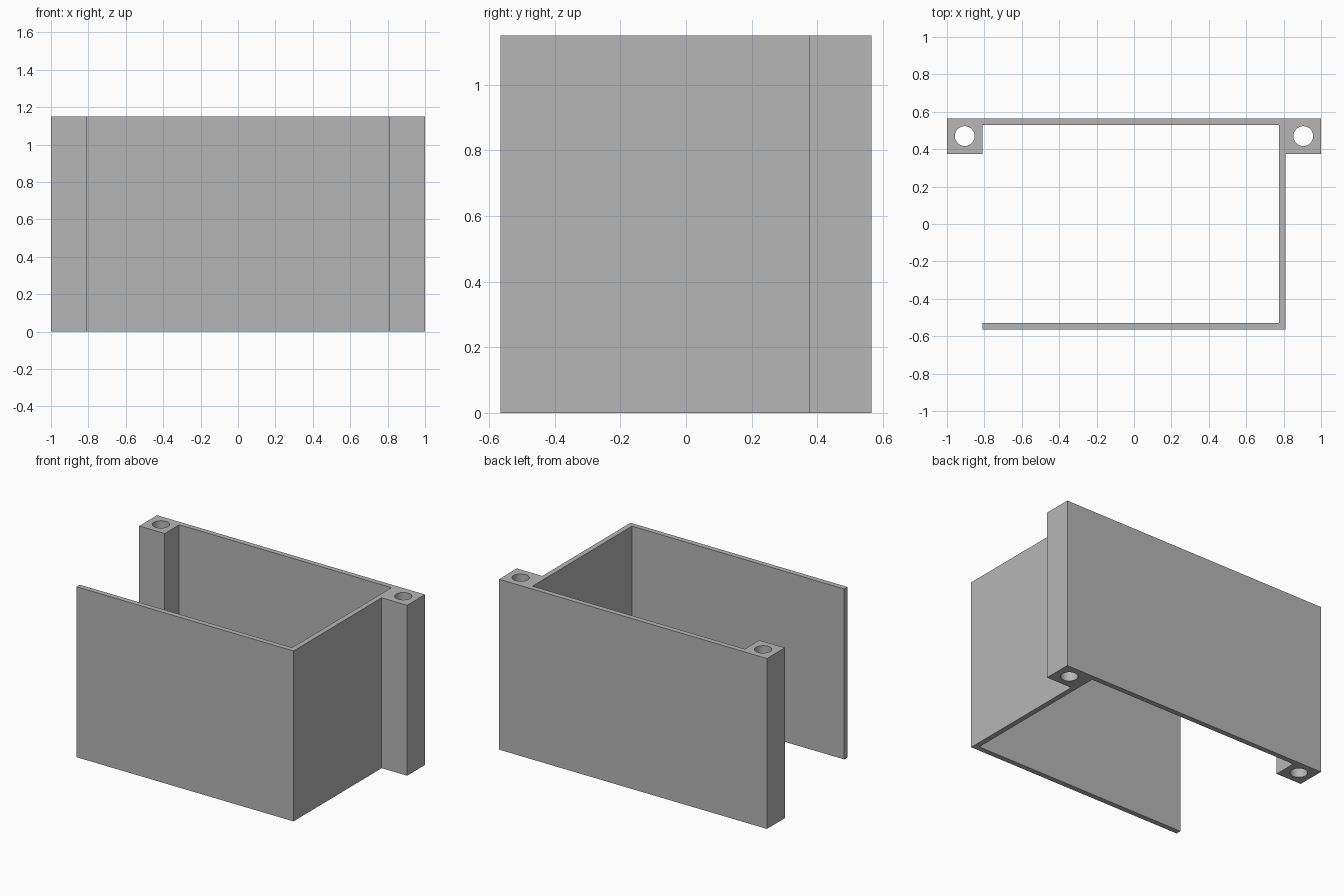
import bpy
import bmesh
import math

default = bpy.data.objects.get("Cube")
if default:
    bpy.data.objects.remove(default, do_unlink=True)

HEIGHT = 1.15
WALL = 0.035
SIDE, BACK = 0.81, 0.565      # outer faces of the walls
POST = 0.19                   # square screw post width
HOLE_RADIUS, HOLE_SIDES = 0.053, 48

grey = bpy.data.materials.new("plain grey")
grey.use_nodes = True
colour = (0.47, 0.47, 0.47, 1)
grey.diffuse_color = colour
grey.node_tree.nodes["Principled BSDF"].inputs["Base Color"].default_value = colour


def add_loop(bm, points):
    """Closed loop of edges on the ground plane."""
    verts = [bm.verts.new((x, y, 0)) for x, y in points]
    return [bm.edges.new((v, verts[i - 1])) for i, v in enumerate(verts)]


def circle(cx, cy, radius, sides):
    return [(cx + radius * math.cos(math.tau * i / sides),
             cy + radius * math.sin(math.tau * i / sides)) for i in range(sides)]


# Bracket outline: front wall, one closed side, back wall and two corner posts
inner_x, inner_y, post_y = SIDE - WALL, BACK - WALL, BACK - POST
outline = [
    (-SIDE, -BACK), (SIDE, -BACK),
    (SIDE, post_y), (1, post_y), (1, BACK),
    (-1, BACK), (-1, post_y), (-SIDE, post_y),
    (-SIDE, inner_y), (inner_x, inner_y),
    (inner_x, -inner_y), (-SIDE, -inner_y),
]

bm = bmesh.new()
edges = add_loop(bm, outline)
# Screw holes through both posts
for side in (-1, 1):
    edges += add_loop(bm, circle(side * (1 - POST / 2), BACK - POST / 2,
                                 HOLE_RADIUS, HOLE_SIDES))
bmesh.ops.triangle_fill(bm, edges=edges, use_beauty=True)

# Raise the profile to full height
result = bmesh.ops.extrude_face_region(bm, geom=bm.faces[:], use_keep_orig=True)
raised = [g for g in result["geom"] if isinstance(g, bmesh.types.BMVert)]
bmesh.ops.translate(bm, verts=raised, vec=(0, 0, HEIGHT))
bmesh.ops.recalc_face_normals(bm, faces=bm.faces[:])

mesh = bpy.data.meshes.new("bracket")
bm.to_mesh(mesh)
bm.free()
mesh.materials.append(grey)
bracket = bpy.data.objects.new("bracket", mesh)
bpy.context.collection.objects.link(bracket)

# Round hole walls, crisp edges elsewhere
bpy.ops.object.select_all(action="DESELECT")
bracket.select_set(True)
bpy.context.view_layer.objects.active = bracket
bpy.ops.object.shade_smooth_by_angle(angle=math.radians(30))
